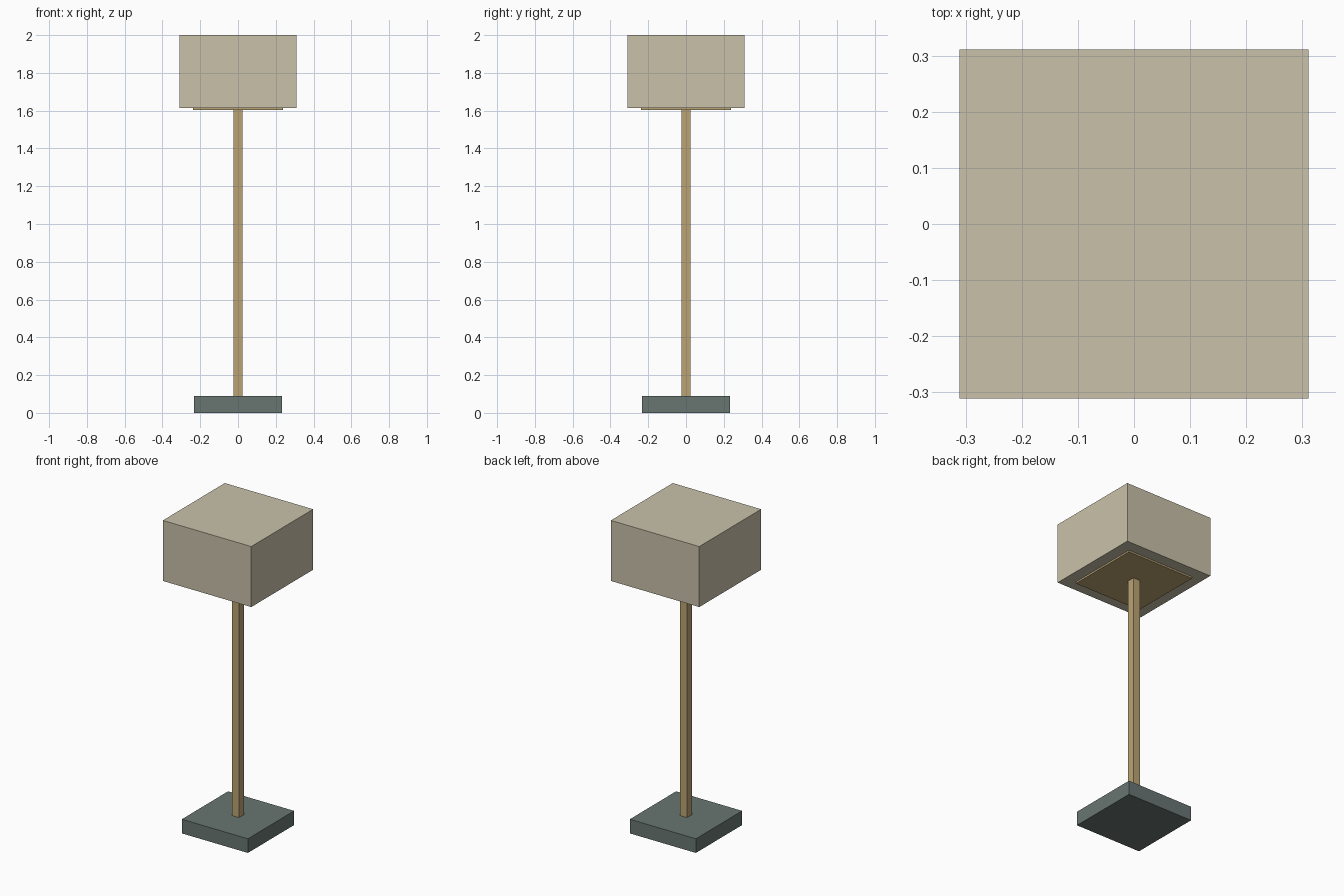
import bpy

cube = bpy.data.objects.get("Cube")
if cube:
    bpy.data.objects.remove(cube, do_unlink=True)


def linear(c):
    c /= 255
    return c / 12.92 if c <= 0.04045 else ((c + 0.055) / 1.055) ** 2.4


def make_material(name, rgb):
    colour = [linear(c) for c in rgb] + [1]
    mat = bpy.data.materials.new(name)
    mat.use_nodes = True
    mat.diffuse_color = colour
    bsdf = next(n for n in mat.node_tree.nodes if n.type == "BSDF_PRINCIPLED")
    bsdf.inputs["Base Color"].default_value = colour
    return mat


def square_block(name, width, bottom, top, mat):
    bpy.ops.mesh.primitive_cube_add(size=1, location=(0, 0, (bottom + top) / 2))
    obj = bpy.context.object
    obj.name = name
    obj.scale = (width, width, top - bottom)
    bpy.ops.object.transform_apply(location=False, rotation=False, scale=True)
    obj.data.materials.append(mat)
    return obj


cream = make_material("cream fabric", (201, 193, 170))
brass = make_material("warm brass", (187, 164, 116))
slate = make_material("slate green", (104, 118, 114))

# Foot and upright
square_block("base", 0.465, 0, 0.09, slate)
square_block("pole", 0.05, 0.09, 1.604, brass)

# Lamp head with the plate beneath it
square_block("shade_plate", 0.474, 1.604, 1.615, brass)
square_block("shade", 0.622, 1.615, 2, cream)
